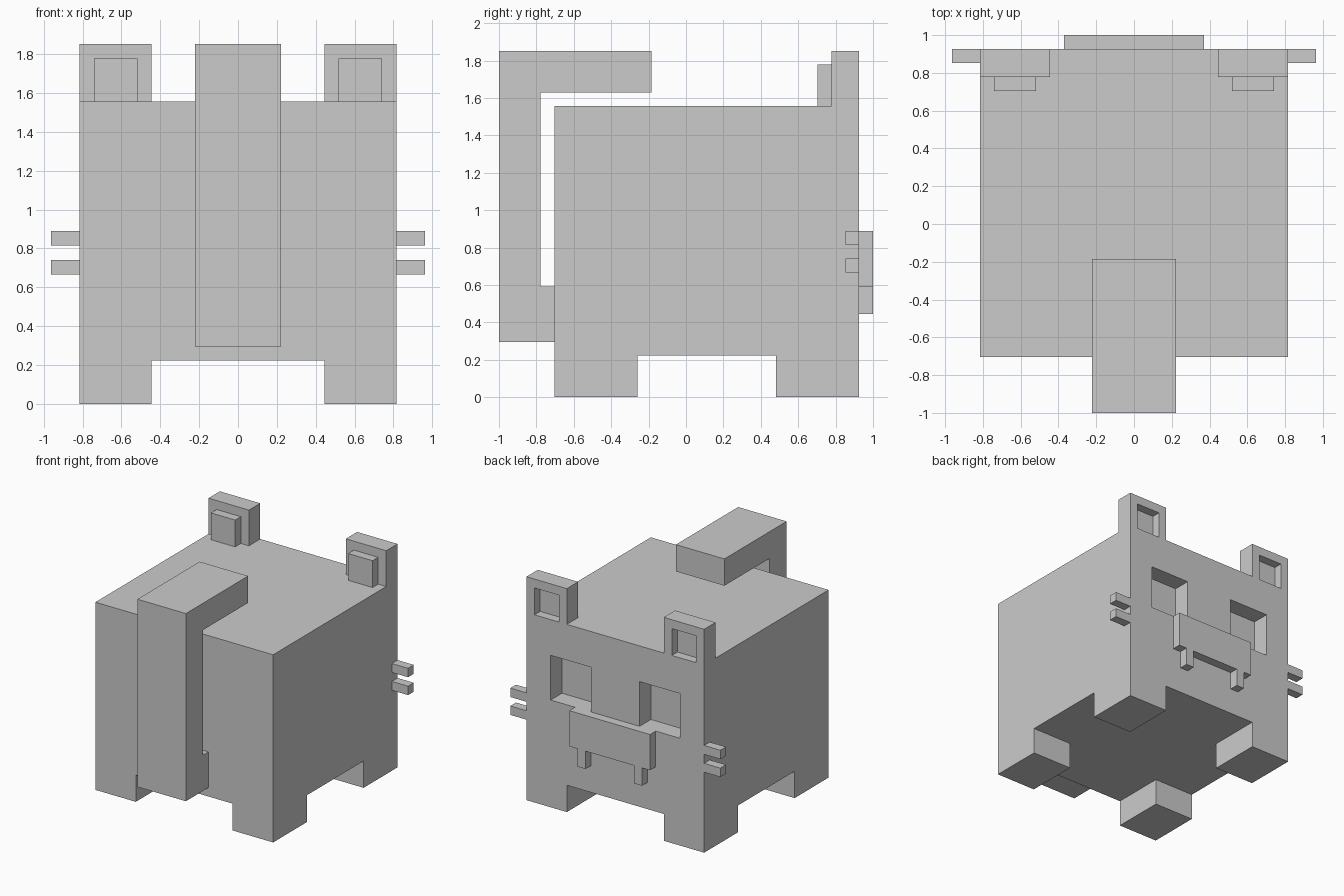
import bpy
import bmesh

if "Cube" in bpy.data.objects:
    bpy.data.objects.remove(bpy.data.objects["Cube"])

U = 2 / 27  # the model sits on a block grid of this size


def finish(name, bm):
    bmesh.ops.recalc_face_normals(bm, faces=bm.faces)
    mesh = bpy.data.meshes.new(name)
    bm.to_mesh(mesh)
    bm.free()
    obj = bpy.data.objects.new(name, mesh)
    bpy.context.collection.objects.link(obj)
    return obj


def prism(name, profile, offset):
    """Extrude a closed outline (grid units) along an offset vector."""
    bm = bmesh.new()
    face = bm.faces.new([bm.verts.new([c * U for c in p]) for p in profile])
    geom = bmesh.ops.extrude_face_region(bm, geom=[face])["geom"]
    verts = [g for g in geom if isinstance(g, bmesh.types.BMVert)]
    bmesh.ops.translate(bm, verts=verts, vec=[c * U for c in offset])
    return finish(name, bm)


def box(name, x, y, z):
    """Box from (min, max) ranges in grid units."""
    outline = [(x[0], y[0], z[0]), (x[1], y[0], z[0]),
               (x[1], y[1], z[0]), (x[0], y[1], z[0])]
    return prism(name, outline, (0, 0, z[1] - z[0]))


def side_range(s, a, b):
    return tuple(sorted((s * a, s * b)))


# Body
body = box("body", (-11, 11), (-9.5, 12.5), (3, 21))

for s, side in ((-1, "left"), (1, "right")):
    # Eye socket, cut two units into the face
    cutter = box("eye_cutter", side_range(s, 3, 8), (10.5, 14), (12, 17))
    cutter.hide_render = True
    mod = body.modifiers.new("eye_socket", "BOOLEAN")
    mod.operation = "DIFFERENCE"
    mod.solver = "EXACT"
    mod.object = cutter
    bpy.context.view_layer.objects.active = body
    bpy.ops.object.modifier_apply(modifier=mod.name)
    bpy.data.objects.remove(cutter)

    # Legs
    box(f"tail_end_leg_{side}", side_range(s, 6, 11), (-9.5, -3.5), (0, 3))
    box(f"face_end_leg_{side}", side_range(s, 6, 11), (6.5, 12.5), (0, 3))

    # Ear arch with the inner ear pushed back through it
    arch = [(6, 21), (6, 25), (11, 25), (11, 21),
            (10, 21), (10, 24), (7, 24), (7, 21)]
    prism(f"ear_{side}", [(s * x, 10.5, z) for x, z in arch], (0, 2, 0))
    box(f"inner_ear_{side}", side_range(s, 7, 10), (9.5, 11.5), (21, 24))

    # Whiskers
    for label, z in (("lower", 9), ("upper", 11)):
        box(f"{label}_whisker_{side}", side_range(s, 11, 13), (11.5, 12.5), (z, z + 1))

    # Tooth
    box(f"tooth_{side}", side_range(s, 3, 4), (12.5, 13.5), (6, 8))

# Muzzle
box("muzzle", (-5, 5), (12.5, 13.5), (8, 12))

# Tail: foot, upright and forward-bent tip
tail = [(-9.5, 4), (-13.5, 4), (-13.5, 25), (-2.5, 25),
        (-2.5, 22), (-10.5, 22), (-10.5, 8), (-9.5, 8)]
prism("tail", [(-3, y, z) for y, z in tail], (6, 0, 0))
